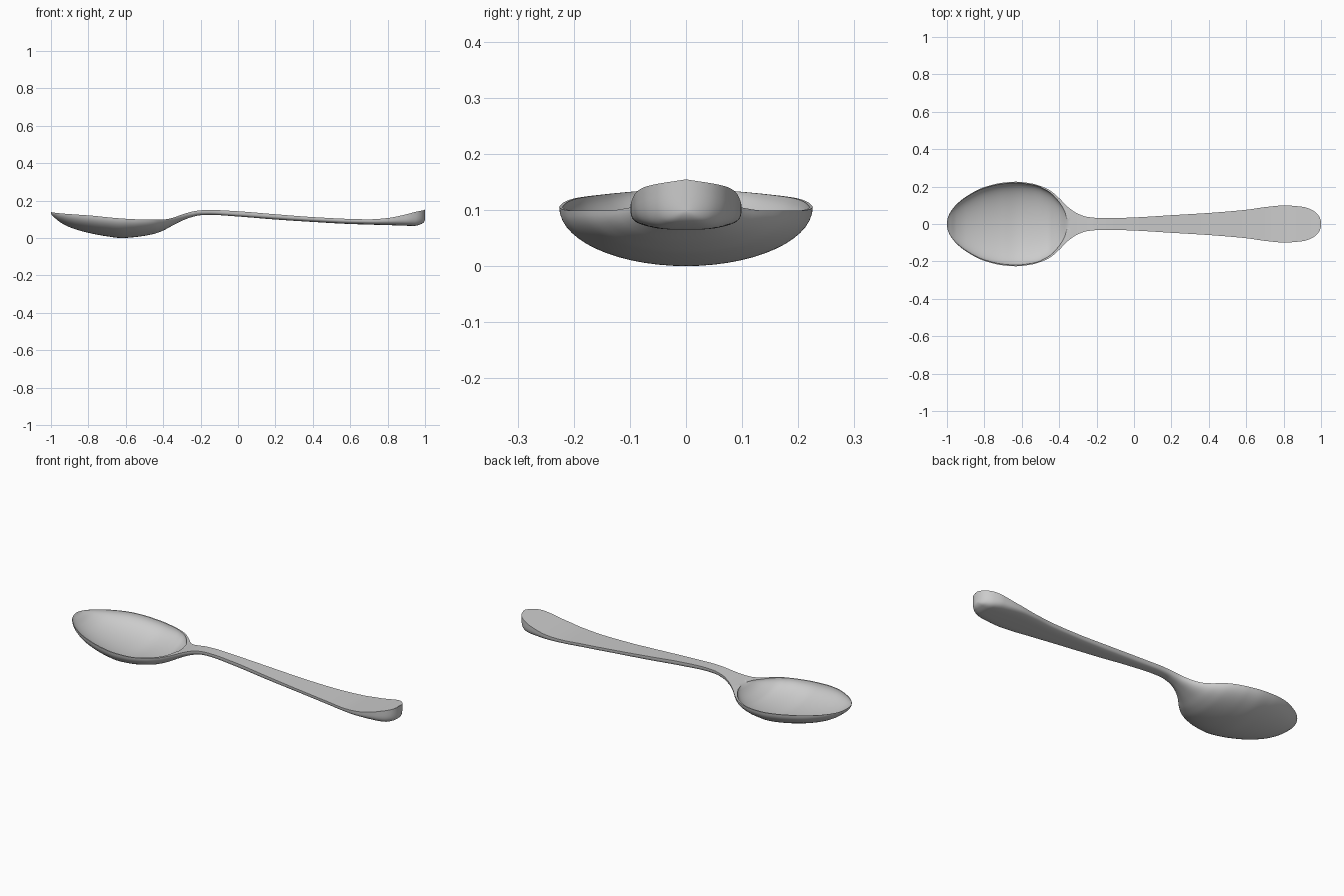
import bpy, bmesh, math

if "Cube" in bpy.data.objects:
    bpy.data.objects.remove(bpy.data.objects["Cube"])


def ang(x):
    # angular parameter along the length gives naturally round ends
    return math.acos(max(-1.0, min(1.0, -x)))


def curve(points):
    """Smooth monotone interpolation through (x, value) pairs."""
    xs = [ang(p[0]) for p in points]
    ys = [p[1] for p in points]
    n = len(xs)
    s = [(ys[i + 1] - ys[i]) / (xs[i + 1] - xs[i]) for i in range(n - 1)]
    m = [s[0]]
    for i in range(1, n - 1):
        m.append(0 if s[i - 1] * s[i] <= 0 else 2 * s[i - 1] * s[i] / (s[i - 1] + s[i]))
    m.append(s[-1])

    def f(x):
        u = ang(x)
        i = 0
        while i < n - 2 and u > xs[i + 1]:
            i += 1
        h = xs[i + 1] - xs[i]
        t = max(0, min(1, (u - xs[i]) / h))
        return ((2*t**3 - 3*t**2 + 1) * ys[i] + (t**3 - 2*t**2 + t) * h * m[i]
                + (3*t**2 - 2*t**3) * ys[i + 1] + (t**3 - t**2) * h * m[i + 1])
    return f


# outline half width, top edge height, underside height
width = curve([(-1, .002), (-.95, .104), (-.9, .145), (-.8, .197), (-.7, .221), (-.63, .226),
               (-.55, .217), (-.5, .203), (-.45, .18), (-.4, .138), (-.35, .088), (-.3, .055),
               (-.25, .038), (-.18, .032), (-.1, .032), (0, .035), (.2, .047), (.4, .059),
               (.6, .076), (.7, .09), (.8, .099), (.9, .092), (.95, .076), (.98, .054), (1, .004)])
rim = curve([(-1, .141), (-.8, .121), (-.6, .103), (-.5, .099), (-.4, .099), (-.36, .105),
             (-.3, .125), (-.25, .14), (-.2, .148), (-.15, .15), (0, .143), (.2, .127),
             (.4, .112), (.6, .102), (.7, .1), (.8, .107), (.9, .127), (.95, .14), (1, .154)])
under = curve([(-1, .135), (-.98, .108), (-.95, .084), (-.9, .058), (-.8, .028), (-.7, .009),
               (-.62, 0), (-.55, .005), (-.45, .022), (-.4, .04), (-.35, .067), (-.3, .092),
               (-.25, .111), (-.2, .122), (-.15, .124), (0, .115), (.2, .099), (.4, .086),
               (.6, .075), (.8, .069), (.94, .065), (.98, .075), (1, .1)])
# hollow of the bowl where it closes toward the neck
hollow_end = curve([(-.45, .064), (-.4, .036), (-.37, .014), (-.355, 0)])
hollow_w = curve([(-.5, .197), (-.45, .169), (-.4, .117), (-.37, .067), (-.355, .02), (-.33, .06)])
# roundness of the underside: elliptical bowl, squarer handle
power = curve([(-1, 2), (-.45, 2), (-.25, 2.6), (0, 3.5), (1, 4)])

STATIONS, N = 240, 28
bm = bmesh.new()
rings = []
for k in range(STATIONS + 1):
    x = -math.cos(math.pi * k / STATIONS)
    w, r, b, p = width(x), rim(x), under(x), power(x)
    if x < -.5:
        wi = w * .972
    elif x < -.335:
        wi = min(hollow_w(x), w * .972)
    else:
        wi = w * .85
    if x < -.45:
        d = max(0, r - b - .012)
    else:
        d = hollow_end(x) if x < -.355 else 0
    ring = [bm.verts.new((x, -w, r))]
    for j in range(N + 1):                       # top surface
        t = -math.cos(math.pi * j / N)
        ring.append(bm.verts.new((x, wi * t, r - d * math.sqrt(max(0, 1 - t * t)))))
    ring.append(bm.verts.new((x, w, r)))
    for j in range(1, N):                        # underside
        a = math.pi * j / N
        c, s = math.cos(a), math.sin(a)
        y = math.copysign(abs(c) ** (2 / p), c)
        ring.append(bm.verts.new((x, w * y, r - (r - b) * s ** (2 / p))))
    rings.append(ring)

for a, b in zip(rings, rings[1:]):
    for i in range(len(a)):
        j = (i + 1) % len(a)
        bm.faces.new((a[i], a[j], b[j], b[i]))
bm.faces.new(rings[0])
bm.faces.new(rings[-1])
bmesh.ops.recalc_face_normals(bm, faces=bm.faces)

mesh = bpy.data.meshes.new("spoon")
bm.to_mesh(mesh)
bm.free()
spoon = bpy.data.objects.new("spoon", mesh)
bpy.context.collection.objects.link(spoon)
bpy.context.view_layer.objects.active = spoon
spoon.select_set(True)
bpy.ops.object.shade_smooth_by_angle(angle=math.radians(40))
